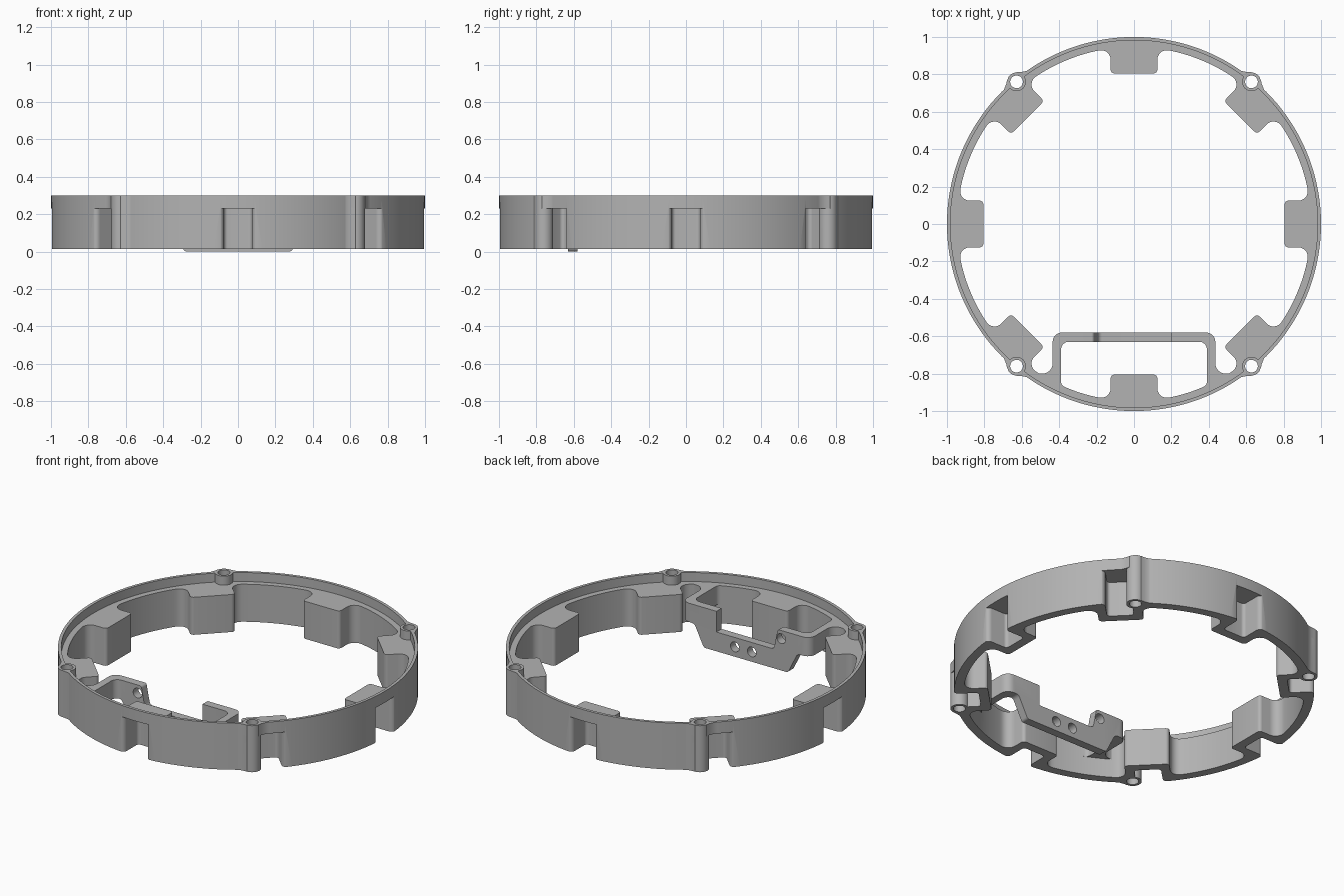
import bpy, bmesh, math
from mathutils import Vector, Matrix

if "Cube" in bpy.data.objects:
    bpy.data.objects.remove(bpy.data.objects["Cube"])

BASE, LEDGE, TOP = 0.015, 0.245, 0.30
SLOT_TOP = 0.23
INNER_R, LIP_R = 0.947, 0.982

grey = bpy.data.materials.new("light grey plastic")
grey.use_nodes = True
grey.diffuse_color = (0.45, 0.45, 0.45, 1)
grey.node_tree.nodes["Principled BSDF"].inputs["Base Color"].default_value = (0.45, 0.45, 0.45, 1)


def rounded(points, steps=6):
    """Closed outline; a third value on a point is its corner radius."""
    out = []
    for i, p in enumerate(points):
        here = Vector(p[:2])
        r = p[2] if len(p) > 2 else 0
        if not r:
            out.append(here)
            continue
        a = (Vector(points[i - 1][:2]) - here).normalized()
        b = (Vector(points[(i + 1) % len(points)][:2]) - here).normalized()
        half = a.angle(b) / 2
        reach = r / math.tan(half)
        centre = here + (a + b).normalized() * (r / math.sin(half))
        start, end = here + a * reach - centre, here + b * reach - centre
        sweep = start.angle_signed(end)
        for k in range(steps + 1):
            out.append(centre + Matrix.Rotation(-sweep * k / steps, 2) @ start)
    return out


def circle(r, n=144, at=(0, 0)):
    return [Vector((at[0] + r * math.cos(math.tau * i / n),
                    at[1] + r * math.sin(math.tau * i / n))) for i in range(n)]


def turn(points, angle):
    c, s = math.cos(angle), math.sin(angle)
    return [Vector((p[0] * c - p[1] * s, p[0] * s + p[1] * c)) for p in points]


def prism(name, outline, low, high, upright=False):
    """Extrude an outline along z, or along y when upright (outline is x, z)."""
    bm = bmesh.new()
    def place(p, h):
        return (p[0], h, p[1]) if upright else (p[0], p[1], h)
    face = bm.faces.new([bm.verts.new(place(p, low)) for p in outline])
    ext = bmesh.ops.extrude_face_region(bm, geom=[face])
    move = (0, high - low, 0) if upright else (0, 0, high - low)
    bmesh.ops.translate(bm, vec=move,
                        verts=[v for v in ext["geom"] if isinstance(v, bmesh.types.BMVert)])
    bmesh.ops.recalc_face_normals(bm, faces=bm.faces)
    mesh = bpy.data.meshes.new(name)
    bm.to_mesh(mesh)
    bm.free()
    mesh.materials.append(grey)
    obj = bpy.data.objects.new(name, mesh)
    bpy.context.collection.objects.link(obj)
    return obj


def combine(target, tool, operation):
    tool.hide_render = True
    mod = target.modifiers.new("combine", "BOOLEAN")
    mod.operation, mod.solver, mod.object = operation, "EXACT", tool
    bpy.context.view_layer.objects.active = target
    bpy.ops.object.modifier_apply(modifier=mod.name)
    bpy.data.objects.remove(tool)


# Inner opening with eight inward pads
opening = []
root = math.sqrt(INNER_R ** 2 - 0.125 ** 2)
edge = math.asin(0.2 / INNER_R)
for i in range(8):
    pad = [(root, -0.125, 0.05), (0.805, -0.125, 0.02),
           (0.805, 0.125, 0.02), (root, 0.125, 0.05)]
    span = math.pi / 4 - 2 * edge
    arc = [(INNER_R * math.cos(edge + span * k / 12),
            INNER_R * math.sin(edge + span * k / 12)) for k in range(13)]
    before = (INNER_R * math.cos(edge), -INNER_R * math.sin(edge))
    ring_part = rounded([before] + pad + arc)[1:]
    opening += turn(ring_part, i * math.pi / 4)

# Ring with stepped lip
ring = prism("ring_housing", circle(1.0), BASE, TOP)
combine(ring, prism("opening_cutter", opening, -0.1, 0.5), "DIFFERENCE")
combine(ring, prism("lip_cutter", circle(LIP_R), LEDGE, 0.5), "DIFFERENCE")

# Slots behind the pads, open outwards and downwards
slot = [(1.1, 0.2), (0.998, 0.2), (0.998, 0.075, 0.03), (0.86, 0.075, 0.02)]
slot = rounded(slot + [(p[0], -p[1]) + tuple(p[2:]) for p in reversed(slot)])
for i in range(8):
    cutter = prism("slot_cutter", turn(slot, i * math.pi / 4), -0.1, SLOT_TOP)
    combine(ring, cutter, "DIFFERENCE")

# Screw bosses with flared shoulders
bosses = [(sx * 0.628, sy * 0.76) for sx in (-1, 1) for sy in (-1, 1)]
for x, y in bosses:
    angle = math.atan2(y, x)
    combine(ring, prism("boss", circle(0.05, 32, (x, y)), BASE, TOP), "UNION")
    shoulder = [(0.984, -0.08), (0.996, -0.08), (1.012, -0.05), (1.026, -0.032),
                (1.026, 0.032), (1.012, 0.05), (0.996, 0.08), (0.984, 0.08)]
    combine(ring, prism("shoulder", turn(shoulder, angle), SLOT_TOP, TOP), "UNION")
    side = 1 if x * y > 0 else -1
    half = [(0.984, 0)] + [(1.026, 0)] + [(p[0], side * p[1]) for p in shoulder[4:]]
    combine(ring, prism("shoulder_side", turn(half, angle), BASE, SLOT_TOP + 0.01), "UNION")

# Bracket bridging the front pad: plan shape cut to its elevation
leg = [(0.435, -0.58, 0.05), (0.435, -0.80, 0.055), (0.54, -0.80), (0.48, -0.85),
       (0.33, -0.90), (0.345, -0.882), (0.39, -0.863, 0.03), (0.39, -0.63, 0.04)]
plan = rounded(leg + [(-p[0],) + tuple(p[1:]) for p in reversed(leg)])
elevation = rounded([
    (-0.6, LEDGE), (-0.215, LEDGE, 0.015), (-0.19, 0.118, 0.025), (0.2, 0.118),
    (0.2, LEDGE), (0.6, LEDGE), (0.6, 0.13), (0.35, 0.13, 0.03),
    (0.285, 0.0, 0.02), (-0.285, 0.0, 0.02), (-0.35, 0.13, 0.03), (-0.6, 0.13)])
bracket = prism("front_bracket", plan, -0.1, 0.4)
combine(bracket, prism("elevation_cutter", elevation, -1.0, -0.4, True), "INTERSECT")
for at in ((0.075, 0.06), (-0.04, 0.06), (-0.24, 0.195)):
    combine(bracket, prism("pin_cutter", circle(0.03, 24, at), -0.7, -0.5, True), "DIFFERENCE")
combine(ring, bracket, "UNION")

# Screw holes
for at in bosses:
    combine(ring, prism("screw_cutter", circle(0.034, 28, at), -0.1, 0.5), "DIFFERENCE")

bpy.ops.object.select_all(action="DESELECT")
ring.select_set(True)
bpy.context.view_layer.objects.active = ring
bpy.ops.object.shade_smooth_by_angle(angle=math.radians(30))
